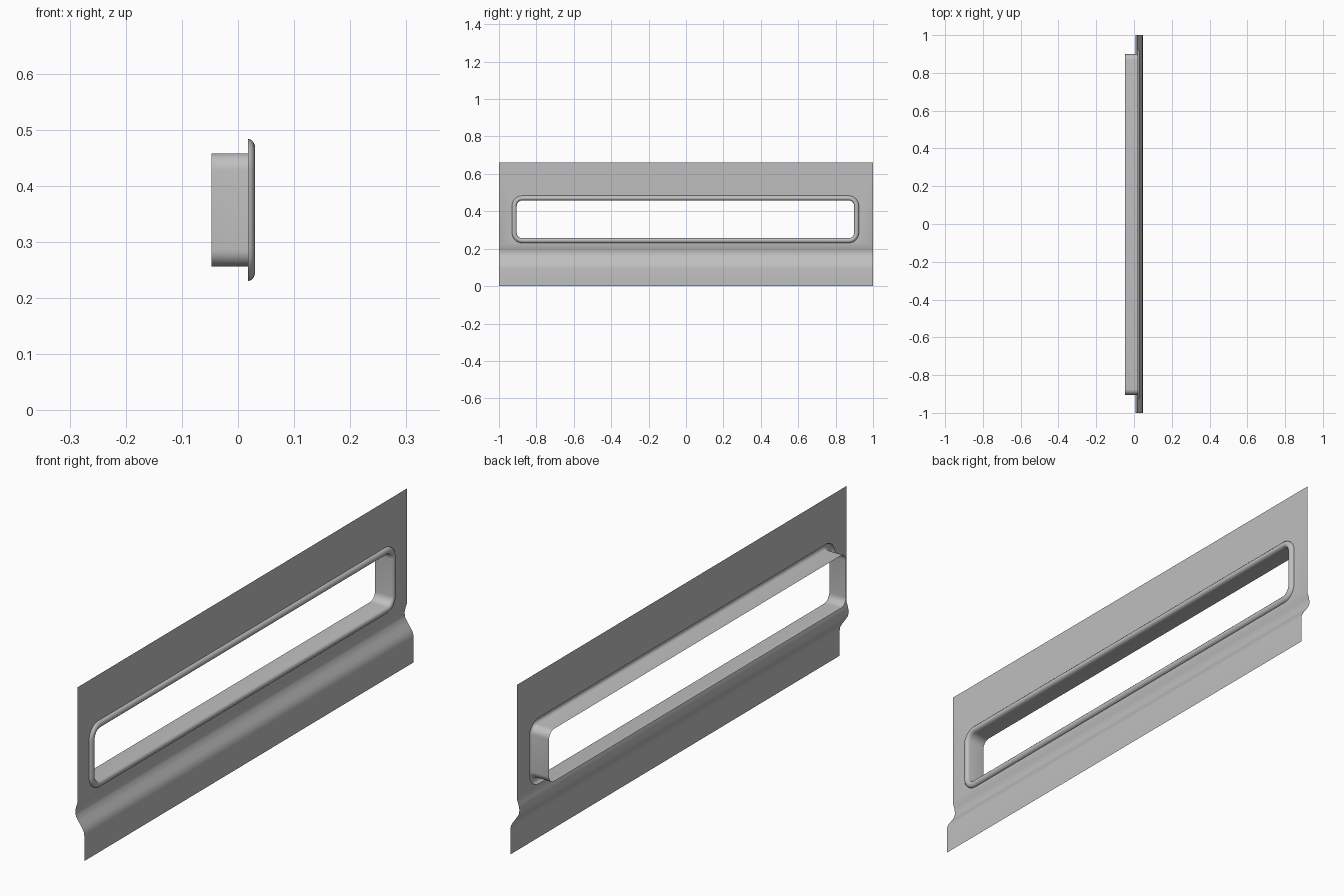
import bpy, bmesh, math

cube = bpy.data.objects.get("Cube")
if cube:
    bpy.data.objects.remove(cube, do_unlink=True)

# Single painted grey for every part
grey = bpy.data.materials.new("plain_grey")
grey.use_nodes = True
COLOUR = (0.52, 0.52, 0.52, 1)
grey.diffuse_color = COLOUR
grey.node_tree.nodes["Principled BSDF"].inputs["Base Color"].default_value = COLOUR

# Opening shared by the panel and the frame
CENTRE_Y, CENTRE_Z = -0.003, 0.357
HALF_Y, HALF_Z, RADIUS = 0.902, 0.101, 0.03
SEGMENTS = 8
PANEL_X, LIP = 0.018, 0.0255


def opening_ring(bm, x, offset):
    """Rounded rectangle, counter-clockwise as seen from +x."""
    ring = []
    r = RADIUS + offset
    for corner, (sy, sz) in enumerate(((1, 1), (-1, 1), (-1, -1), (1, -1))):
        for k in range(SEGMENTS + 1):
            a = math.pi / 2 * (corner + k / SEGMENTS)
            y = CENTRE_Y + sy * (HALF_Y - RADIUS) + r * math.cos(a)
            z = CENTRE_Z + sz * (HALF_Z - RADIUS) + r * math.sin(a)
            ring.append(bm.verts.new((x, y, z)))
    return ring


def finish(bm, name):
    mesh = bpy.data.meshes.new(name)
    bm.to_mesh(mesh)
    bm.free()
    mesh.materials.append(grey)
    obj = bpy.data.objects.new(name, mesh)
    bpy.context.collection.objects.link(obj)
    mesh.shade_smooth()
    mesh.set_sharp_from_angle(angle=math.radians(45))
    return obj


# Sheet panel: flat upper field around the opening
bm = bmesh.new()
TOP, BEND = 0.66, 0.217
corners = [bm.verts.new((PANEL_X, y, z))
           for y, z in ((1, TOP), (-1, TOP), (-1, BEND), (1, BEND))]
ring = opening_ring(bm, PANEL_X, LIP)
for i, v in enumerate(ring):
    j = (i + 1) % len(ring)
    a, b = corners[i // (SEGMENTS + 1)], corners[j // (SEGMENTS + 1)]
    bm.faces.new((v, a, ring[j]) if a is b else (v, a, b, ring[j]))

# Sheet panel: creased lower edge that steps outwards
upper = (corners[2], corners[3])
for x, z in ((0.012, 0.2), (0.008, 0.18), (0.011, 0.163), (0.023, 0.144),
             (0.036, 0.126), (0.044, 0.112), (0.047, 0.095), (0.047, 0)):
    lower = [bm.verts.new((x, y, z)) for y in (-1, 1)]
    bm.faces.new((lower[0], lower[1], upper[1], upper[0]))
    upper = lower
finish(bm, "sheet_panel")

# Opening frame: rolled lip flowing into a thin sleeve
bm = bmesh.new()
outer = None
for x, offset in ((PANEL_X, LIP), (0.023, 0.0245), (0.0275, 0.020),
                  (0.03, 0.014), (0.0295, 0.008), (0.026, 0.003),
                  (0.018, 0), (-0.047, 0)):
    inner = opening_ring(bm, x, offset)
    if outer:
        for i in range(len(inner)):
            j = (i + 1) % len(inner)
            bm.faces.new((inner[i], outer[i], outer[j], inner[j]))
    outer = inner
finish(bm, "opening_frame")
